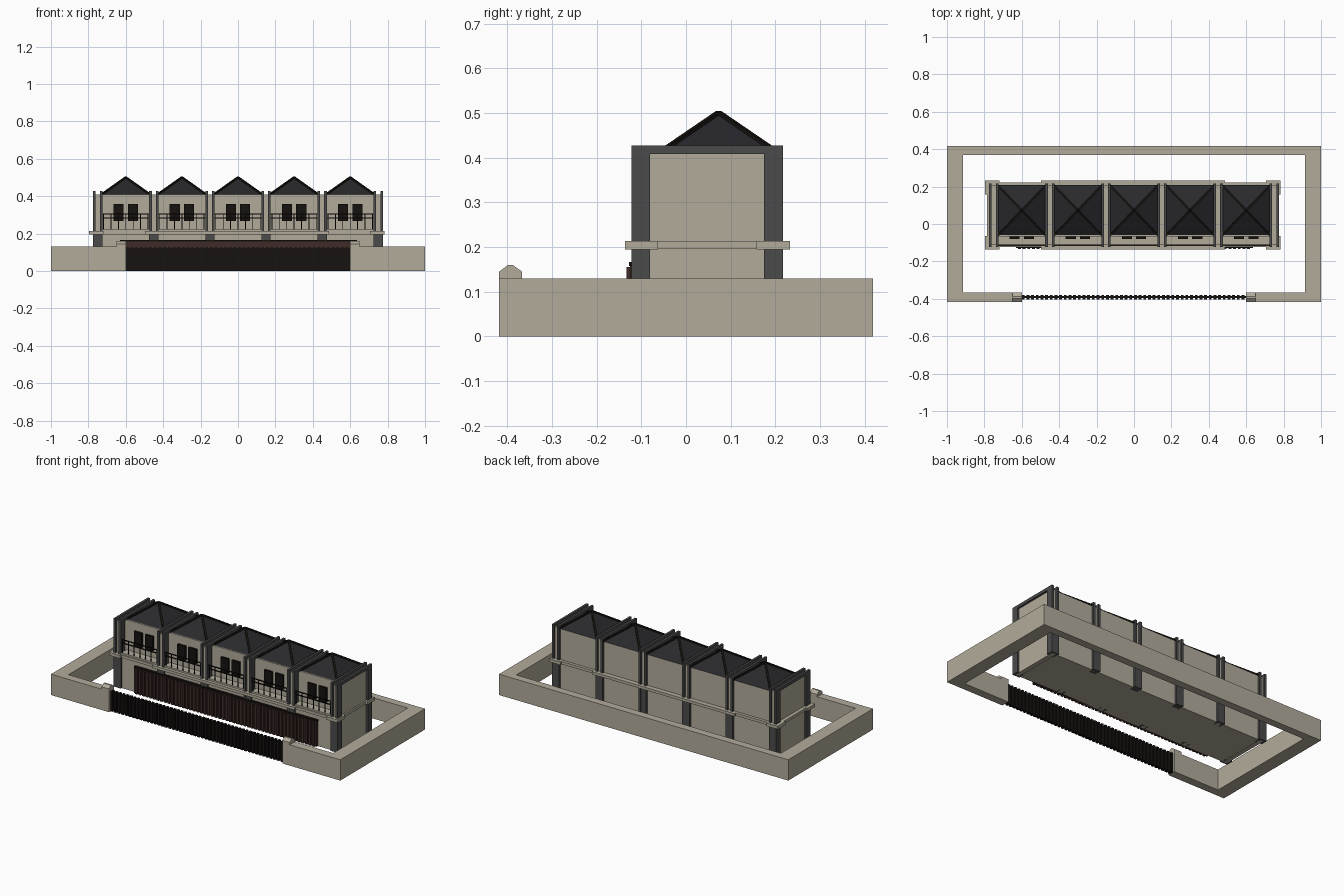
import bpy, bmesh
from mathutils import Vector, Matrix

if "Cube" in bpy.data.objects:
    bpy.data.objects.remove(bpy.data.objects["Cube"])


def mat(name, rgb):
    m = bpy.data.materials.new(name)
    m.diffuse_color = (*rgb, 1)
    m.use_nodes = True
    m.node_tree.nodes["Principled BSDF"].inputs["Base Color"].default_value = m.diffuse_color
    return m


STONE = mat("stone", (0.45, 0.41, 0.33))
GREY = mat("dark_grey", (0.07, 0.07, 0.07))
SLATE = mat("slate", (0.022, 0.022, 0.026))
BLACK = mat("black", (0.008, 0.006, 0.005))
BROWN = mat("brown", (0.05, 0.025, 0.022))


def finish(name, bm, m):
    bmesh.ops.recalc_face_normals(bm, faces=bm.faces)
    me = bpy.data.meshes.new(name)
    bm.to_mesh(me)
    bm.free()
    me.materials.append(m)
    o = bpy.data.objects.new(name, me)
    bpy.context.collection.objects.link(o)
    return o


def boxes(name, spans, m):
    """One object made of boxes given as (x0, x1, y0, y1, z0, z1)."""
    bm = bmesh.new()
    for x0, x1, y0, y1, z0, z1 in spans:
        mtx = Matrix.Translation(((x0 + x1) / 2, (y0 + y1) / 2, (z0 + z1) / 2))
        mtx = mtx @ Matrix.Diagonal((x1 - x0, y1 - y0, z1 - z0, 1))
        bmesh.ops.create_cube(bm, size=1, matrix=mtx)
    return finish(name, bm, m)


def prism(name, outline, offset, m):
    """Extrude a closed outline of 3D points along an offset."""
    bm = bmesh.new()
    f = bm.faces.new([bm.verts.new(p) for p in outline])
    ext = bmesh.ops.extrude_face_region(bm, geom=[f])
    verts = [v for v in ext["geom"] if isinstance(v, bmesh.types.BMVert)]
    bmesh.ops.translate(bm, verts=verts, vec=offset)
    bm.faces.index_update()
    return finish(name, bm, m)


# Perimeter wall: one C-shaped outline open at the gate
right = [(0.6, -0.418), (1, -0.418), (1, 0.418)]
inner = [(0.915, 0.37), (0.915, -0.367), (0.6, -0.367)]
flip = lambda pts: [(-x, y) for x, y in reversed(pts)]
prism("perimeter_wall", [(x, y, 0) for x, y in right + flip(right) + flip(inner) + inner],
      (0, 0, 0.13), STONE)

# Gate posts with chamfered caps
cap = [(-0.418, 0.12), (-0.418, 0.145), (-0.398, 0.16), (-0.388, 0.16), (-0.367, 0.145), (-0.367, 0.12)]
for side, x in (("left", -0.65), ("right", 0.6)):
    prism(side + "_gate_post_cap", [(x, y, z) for y, z in cap], (0.05, 0, 0), STONE)

# Slatted gate and the shutters on the ground floor
boxes("gate", [(-0.6, 0.6, -0.395, -0.385, 0, 0.12)] +
      [(-0.6 + i * 0.025, -0.585 + i * 0.025, -0.403, -0.38, 0, 0.125) for i in range(48)], BLACK)
boxes("shutter", [(-0.63, 0.63, -0.125, -0.105, 0, 0.158)] +
      [(-0.62 + i * 0.025, -0.605 + i * 0.025, -0.133, -0.12, 0, 0.155) for i in range(50)], BROWN)
boxes("shutter_top", [(-0.63, 0.635, -0.128, -0.105, 0.158, 0.167)], BLACK)

# Building mass: ground floor and recessed upper floor
boxes("ground_floor", [(-0.735, 0.735, -0.112, 0.203, 0, 0.2)], STONE)
boxes("upper_floor", [(-0.735, 0.735, -0.066, 0.203, 0.2, 0.41)], STONE)

# Belt course with projecting centre and corner blocks
belt = [(-0.785, 0.772, -0.124, 0.221, 0.196, 0.213),
        (-0.497, 0.487, -0.137, 0.233, 0.196, 0.213)]
for x0, x1 in ((-0.797, -0.72), (0.706, 0.783)):
    for y0, y1 in ((-0.137, -0.063), (0.158, 0.233)):
        belt.append((x0, x1, y0, y1, 0.195, 0.214))
boxes("belt_course", belt, STONE)

# Dividers: stone core between pairs of portal frames
cores, frames = [], []
for i in range(6):
    c = -0.75 + 0.3 * i
    cores.append((c - 0.013, c + 0.013, -0.11, 0.205, 0, 0.41))
    for y0, y1 in ((-0.122, -0.08), (0.175, 0.217)):
        frames.append((c - 0.022, c + 0.022, max(y0, -0.121), min(y1, 0.216), 0, 0.2))
    for s in (-0.018, 0.018):
        a, b = c + s - 0.007, c + s + 0.007
        frames += [(a, b, -0.122, -0.08, 0, 0.427), (a, b, 0.175, 0.217, 0, 0.427),
                   (a, b, -0.08, 0.175, 0.408, 0.427)]
boxes("divider_core", cores, STONE)
boxes("portal_frame", frames, GREY)


def hip_roof(c):
    """Pyramid roof with black ridge bars along the hips."""
    apex = Vector((c, 0.073, 0.5))
    corners = [Vector((c + sx * 0.13, 0.073 + sy * 0.135, 0.408))
               for sx, sy in ((-1, -1), (1, -1), (1, 1), (-1, 1))]
    bm = bmesh.new()
    base = [bm.verts.new(p) for p in corners]
    top = bm.verts.new(apex)
    bm.faces.new(base)
    for i in range(4):
        bm.faces.new((base[i], base[(i + 1) % 4], top))
    finish("roof", bm, SLATE)
    bm = bmesh.new()
    for p in corners:
        d = p - apex
        rot = d.to_track_quat("X", "Z").to_matrix().to_4x4()
        mtx = Matrix.Translation((p + apex) / 2) @ rot @ Matrix.Diagonal((d.length, 0.012, 0.01, 1))
        bmesh.ops.create_cube(bm, size=1, matrix=mtx)
    finish("roof_hips", bm, BLACK)


# Each unit: roof, window pair, balcony curb and railing
for i in range(5):
    c = -0.6 + 0.3 * i
    hip_roof(c)
    panes = []
    for s in (-1, 1):
        x = c + s * 0.038
        panes.append((x - 0.027, x + 0.027, -0.079, -0.06, 0.268, 0.358))
    boxes("window", panes, BLACK)
    boxes("balcony_curb", [(c - 0.125, c + 0.125, -0.118, -0.06, 0.2, 0.223)], STONE)
    rail = [(c - 0.125, c + 0.125, -0.116, -0.11, z, z + 0.005) for z in (0.281, 0.302)]
    rail += [(c + 0.0395 * k - 0.002, c + 0.0395 * k + 0.002, -0.115, -0.111, 0.22, 0.304)
             for k in range(-3, 4)]
    boxes("balcony_railing", rail, BLACK)
